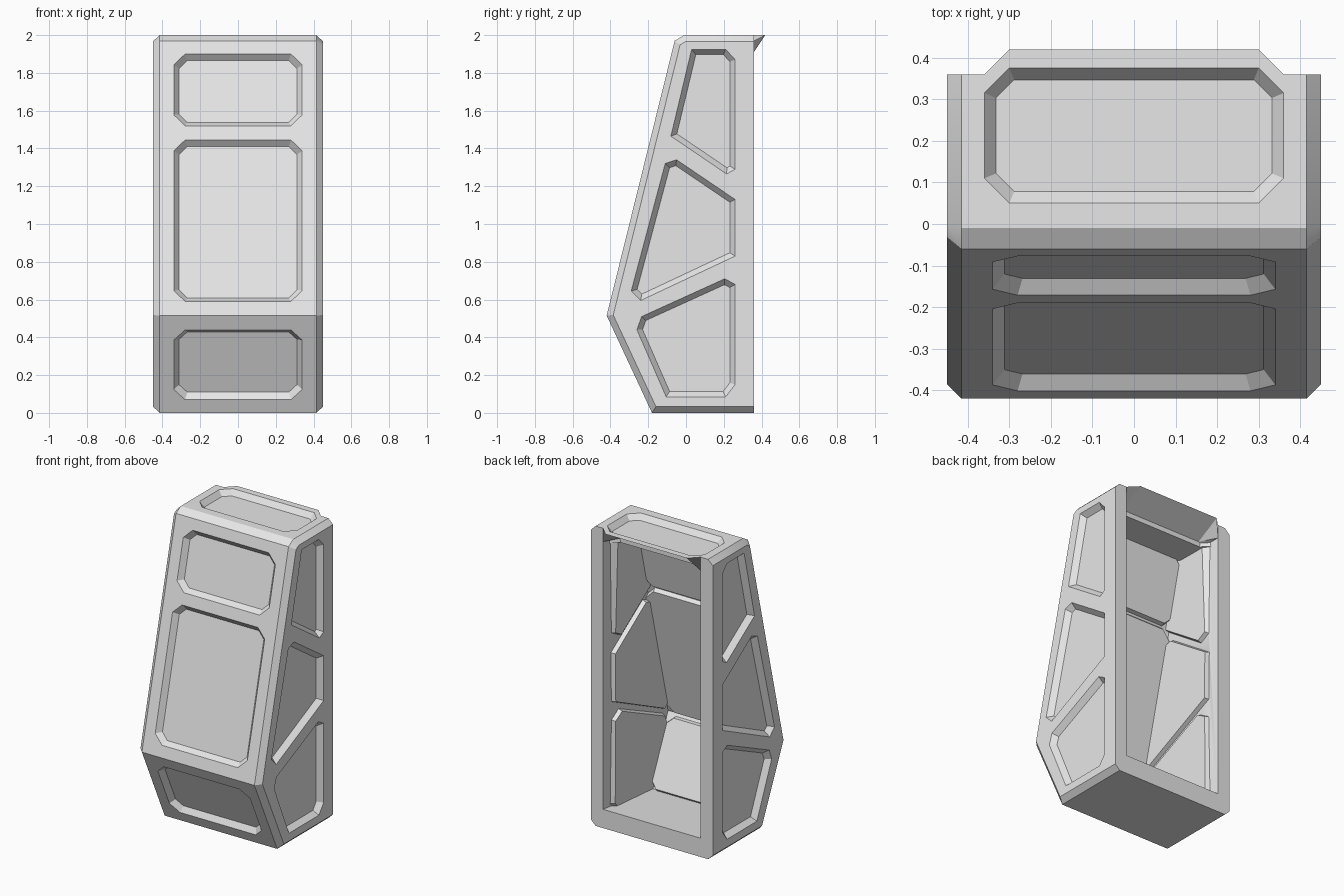
import bpy
import bmesh
from mathutils import Vector
from mathutils.geometry import tessellate_polygon

if "Cube" in bpy.data.objects:
    bpy.data.objects.remove(bpy.data.objects["Cube"])

HALF, EDGE, BACK, WALL = 0.45, 0.415, 0.36, 0.09
DEPTH, SLOPE = 0.035, 0.028

grey = bpy.data.materials.new("light grey")
grey.use_nodes = True
grey.diffuse_color = (0.8, 0.8, 0.8, 1)
grey.node_tree.nodes["Principled BSDF"].inputs["Base Color"].default_value = (0.8, 0.8, 0.8, 1)

bm = bmesh.new()


def inset(points, d):
    """Shrink a closed 2D outline by d."""
    pts = [Vector(p) for p in points]
    n = len(pts)
    area = sum(pts[i - 1].x * pts[i].y - pts[i].x * pts[i - 1].y for i in range(n))
    s = 1 if area > 0 else -1
    out = []
    for i in range(n):
        a = (pts[i] - pts[i - 1]).normalized()
        b = (pts[(i + 1) % n] - pts[i]).normalized()
        na, nb = Vector((-a.y, a.x)) * s, Vector((-b.y, b.x)) * s
        out.append(pts[i] + (na + nb) * (d / (1 + na.dot(nb))))
    return out


def octagon(w, low, high, c=0.06):
    half = [(w - c, low), (w, low + c), (w, high - c), (w - c, high)]
    return half + [(-x, v) for x, v in reversed(half)]


def face(points):
    bm.faces.new([bm.verts.new(p) for p in points])


def panelled(outline, panels, origin, u, v, inward):
    """Flat face with sunken panels that have sloping rims."""
    def place(p, depth=0.0):
        return origin + u * p[0] + v * p[1] + inward * depth
    loops = [outline] + panels
    flat = [p for loop in loops for p in loop]
    for tri in tessellate_polygon([[Vector((p[0], p[1], 0)) for p in l] for l in loops]):
        face([place(flat[i]) for i in tri])
    for panel in panels:
        rim = [place(p) for p in panel]
        floor = [place(p, DEPTH) for p in inset(panel, SLOPE)]
        for i in range(len(rim)):
            face([rim[i - 1], rim[i], floor[i], floor[i - 1]])
        face(floor)


# Side profile (y, z), running from the bottom back round to the top back
profile = [(BACK, 0), (-0.18, 0), (-0.42, 0.515), (-0.06, 1.97), (-0.01, 2), (BACK, 2)]
side = inset(profile, 0.033)
for p in (side[0], side[-1]):
    p.x = BACK

X, Y, Z = Vector((1, 0, 0)), Vector((0, 1, 0)), Vector((0, 0, 1))

# Bottom, front slopes and top bevel
front_panels = {1: [octagon(0.34, 0.077, 0.485)],
                2: [octagon(0.34, 0.077, 0.958), octagon(0.34, 1.035, 1.427)]}
for i in range(4):
    a, b = (Vector((0, *profile[k])) for k in (i, i + 1))
    v, length = (b - a).normalized(), (b - a).length
    outline = [(-EDGE, 0), (EDGE, 0), (EDGE, length), (-EDGE, length)]
    panelled(outline, front_panels.get(i, []), a, X, v, X.cross(v) * -1 if i else Z)

# Top with its rear lip
right_half = [(EDGE, -0.01), (EDGE, BACK), (0.36, BACK), (0.3, 0.42)]
top = right_half + [(-x, y) for x, y in reversed(right_half)]
panelled(top, [octagon(0.36, 0.05, 0.375)], Z * 2, X, Y, -Z)

# Sides and their bevelled borders
side_panels = [
    [(0.03, 1.925), (0.21, 1.925), (0.26, 1.87), (0.26, 1.29), (0.215, 1.265), (-0.08, 1.465)],
    [(-0.11, 1.32), (-0.05, 1.34), (0.26, 1.13), (0.26, 0.83), (-0.24, 0.595), (-0.29, 0.645)],
    [(0.205, 0.71), (0.26, 0.68), (0.26, 0.15), (0.21, 0.085), (-0.105, 0.085),
     (-0.26, 0.44), (-0.235, 0.51)]]
for s in (1, -1):
    panelled(side, side_panels, X * s * HALF, Y, Z, -X * s)
    for i in range(5):
        face([Vector((s * EDGE, *profile[i])), Vector((s * EDGE, *profile[i + 1])),
              Vector((s * HALF, *side[i + 1])), Vector((s * HALF, *side[i]))])

bmesh.ops.remove_doubles(bm, verts=bm.verts, dist=0.0005)
bmesh.ops.recalc_face_normals(bm, faces=bm.faces)
base = min(bm.faces, key=lambda f: f.calc_center_median().z)
if base.normal.z > 0:
    bmesh.ops.reverse_faces(bm, faces=bm.faces)

mesh = bpy.data.meshes.new("open_back_casing")
bm.to_mesh(mesh)
bm.free()
casing = bpy.data.objects.new("open_back_casing", mesh)
bpy.context.collection.objects.link(casing)
mesh.materials.append(grey)

# Wall thickness
solid = casing.modifiers.new("wall", "SOLIDIFY")
solid.thickness = WALL
solid.offset = -1
solid.use_even_offset = True
bpy.context.view_layer.objects.active = casing
casing.select_set(True)
bpy.ops.object.modifier_apply(modifier="wall")

# Slope the lip's underside inward and thicken the floor
for vert in casing.data.vertices:
    co = vert.co
    if 1.8 < co.z < 1.94 and abs(co.x) < 0.35 and co.y > 0.25:
        co.y = 0.25
    if 0.06 < co.z < 0.11 and abs(co.x) < 0.4 and co.y > 0.3:
        co.z = 0.125

bpy.ops.object.shade_smooth_by_angle(angle=0.42)
